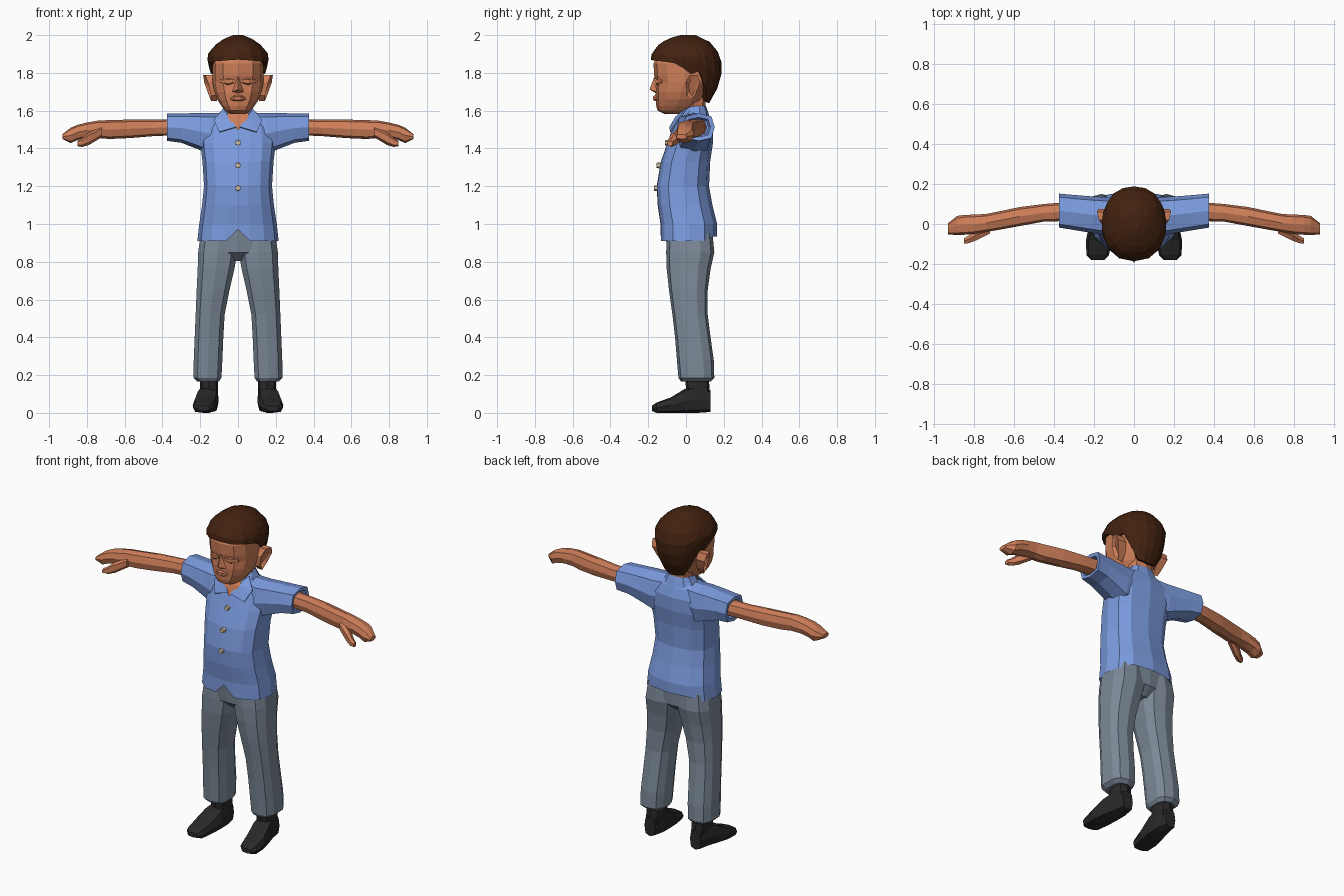
import bpy, bmesh, math

def material(name, rgb):
    m = bpy.data.materials.new(name)
    m.diffuse_color = (*rgb, 1)
    return m

SKIN = material("skin", (0.62, 0.21, 0.10))
BLUE = material("shirt_blue", (0.20, 0.33, 0.74))
GREY = material("trouser_grey", (0.20, 0.25, 0.31))
BLACK = material("shoe_black", (0.022, 0.022, 0.022))
BROWN = material("hair_brown", (0.055, 0.016, 0.005))
CREAM = material("button_cream", (0.65, 0.53, 0.38))

def add(name, verts, faces, mat, mirror=False):
    me = bpy.data.meshes.new(name)
    me.from_pydata(verts, [], faces)
    bm = bmesh.new()
    bm.from_mesh(me)
    bmesh.ops.recalc_face_normals(bm, faces=bm.faces)
    bm.to_mesh(me)
    bm.free()
    me.materials.append(mat)
    ob = bpy.data.objects.new(name, me)
    bpy.context.collection.objects.link(ob)
    if mirror:
        ob.modifiers.new("mirror", 'MIRROR').use_mirror_merge = False
    return ob

def skin_rings(name, rings, mat, mirror=False, start=True, end=True):
    """Bridge equal-sized rings of points, capping the chosen ends."""
    n = len(rings[0])
    verts = [p for r in rings for p in r]
    faces = [(i*n + j, i*n + (j+1) % n, (i+1)*n + (j+1) % n, (i+1)*n + j)
             for i in range(len(rings)-1) for j in range(n)]
    if start:
        faces.append(tuple(range(n)))
    if end:
        faces.append(tuple(range(len(verts)-n, len(verts))))
    return add(name, verts, faces, mat, mirror)

def ring(axis, pos, a0, a1, b0, b1, angles, power):
    """Rounded-box outline across an axis; angle 0 is at the low b side."""
    pts = []
    for d in angles:
        s, c = math.sin(math.radians(d)), -math.cos(math.radians(d))
        a = (a0+a1)/2 + (a1-a0)/2 * math.copysign(abs(s)**(2/power), s)
        b = (b0+b1)/2 + (b1-b0)/2 * math.copysign(abs(c)**(2/power), c)
        pts.append({'x': (pos, a, b), 'y': (a, pos, b), 'z': (a, b, pos)}[axis])
    return pts

def loft(name, axis, rows, mat, n=8, power=2.5, turn=0, **kw):
    angles = [360*i/n + turn for i in range(n)]
    return skin_rings(name, [ring(axis, *r, angles, power) for r in rows], mat, **kw)

def interp(table, t):
    for lo, hi in zip(table, table[1:]):
        if t <= hi[0]:
            f = max(0, (t-lo[0]) / (hi[0]-lo[0]))
            return [a + (b-a)*f for a, b in zip(lo[1:], hi[1:])]
    return list(table[-1][1:])

# Shirt body, hem notched at the front
half = [12, 35, 62, 90, 118, 148]
angles = [0] + half + [180] + [360-a for a in reversed(half)]
rows = [(0.92, .205, -.125, .155), (0.91, .215, -.135, .165), (1.0, .205, -.135, .165),
        (1.1, .19, -.15, .14), (1.2, .18, -.155, .122), (1.33, .188, -.133, .128),
        (1.43, .20, -.098, .143), (1.51, .185, -.072, .143), (1.565, .14, -.048, .125),
        (1.59, .08, -.02, .11)]
body = [ring('z', z, -w, w, y0, y1, angles, 2.6) for z, w, y0, y1 in rows]
for k in (0, 1):
    body[k] = [(x, y, .972 if i == 0 else z + (.025 if y > .1 else 0))
               for i, (x, y, z) in enumerate(body[k])]
skin_rings("shirt_body", body, BLUE, start=False)

# Sleeves with a turned-in cuff
loft("sleeve", 'x', [(.05, -.04, .125, 1.40, 1.59), (.15, -.055, .135, 1.37, 1.588),
     (.21, -.045, .138, 1.395, 1.588), (.30, -.03, .145, 1.43, 1.585),
     (.375, -.018, .152, 1.44, 1.585), (.372, 0, .13, 1.46, 1.565), (.34, .01, .12, 1.47, 1.555)],
     BLUE, power=3, mirror=True)

# Collar band and front flaps
loft("collar_band", 'z', [(1.55, -.12, .12, -.04, .13), (1.60, -.085, .085, -.025, .115),
     (1.625, -.07, .07, .0, .105), (1.59, -.06, .06, .005, .095)], BLUE, n=10,
     start=False, end=False)
flap = add("collar_flap", [(.008, -.088, 1.515), (.10, -.085, 1.488), (.128, -.045, 1.55),
           (.078, -.005, 1.612), (.05, -.055, 1.57)], [(0, 1, 4), (1, 2, 4), (2, 3, 4)],
           BLUE, mirror=True)
flap.modifiers.new("thickness", 'SOLIDIFY').thickness = .008
add("open_neck", [(0, -.088, 1.495), (.055, -.064, 1.565), (.055, -.03, 1.605),
    (-.055, -.03, 1.605), (-.055, -.064, 1.565)], [(0, 1, 4), (1, 2, 3, 4)], SKIN)

# Buttons
for z, y in ((1.43, -.10), (1.31, -.144), (1.19, -.158)):
    loft("button", 'y', [(y-.012, -.014, .014, z-.014, z+.014),
         (y+.015, -.016, .016, z-.016, z+.016)], CREAM, n=6, power=2)

# Trousers
loft("trouser_leg", 'z', [(.165, .10, .215, -.025, .13), (.185, .085, .238, -.04, .15),
     (.28, .08, .237, -.048, .147), (.40, .075, .232, -.058, .13), (.52, .068, .227, -.072, .115),
     (.65, .042, .222, -.09, .115), (.76, .016, .217, -.102, .13), (.85, .0, .215, -.105, .15),
     (.95, .0, .20, -.10, .14)], GREY, n=10, power=2.8, mirror=True)
loft("trouser_seat", 'z', [(.805, -.06, .06, -.05, .09), (.85, -.17, .17, -.10, .14),
     (.97, -.195, .195, -.11, .14)], GREY, n=12, power=3)

# Shoes
loft("shoe_foot", 'y', [(-.18, .15, .215, .01, .038), (-.155, .125, .238, 0, .055),
     (-.08, .11, .24, 0, .082), (-.01, .102, .225, 0, .125), (.06, .102, .205, 0, .15),
     (.13, .118, .19, .005, .12)], BLACK, power=3.2, mirror=True)
loft("shoe_ankle", 'z', [(.06, .105, .20, -.005, .13), (.13, .105, .20, 0, .125),
     (.19, .108, .20, -.005, .12)], BLACK, power=3, mirror=True)

# Arms, hands and thumbs
loft("arm", 'x', [(.33, .015, .11, 1.47, 1.555), (.45, .012, .10, 1.465, 1.553),
     (.57, -.01, .085, 1.455, 1.553), (.68, -.03, .062, 1.45, 1.55), (.74, -.04, .05, 1.455, 1.548),
     (.80, -.05, .047, 1.455, 1.537), (.85, -.054, .045, 1.445, 1.525), (.885, -.055, .04, 1.428, 1.51),
     (.93, -.052, .004, 1.45, 1.475)], SKIN, power=2.7, mirror=True)
loft("thumb", 'x', [(.72, -.05, .0, 1.46, 1.515), (.79, -.085, -.03, 1.418, 1.485),
     (.825, -.098, -.055, 1.408, 1.455), (.85, -.10, -.07, 1.412, 1.44)], SKIN, n=6, mirror=True)

# Neck and head
loft("neck", 'z', [(1.52, -.08, .08, -.03, .10), (1.60, -.07, .07, -.025, .10),
     (1.70, -.075, .075, -.02, .11)], SKIN)
loft("head", 'z', [(1.583, -.04, .04, -.115, -.02), (1.60, -.068, .068, -.15, .03),
     (1.625, -.088, .088, -.158, .06), (1.66, -.11, .11, -.16, .09), (1.70, -.125, .125, -.162, .11),
     (1.75, -.135, .135, -.158, .14), (1.785, -.136, .136, -.168, .15),
     (1.85, -.136, .136, -.172, .16), (1.92, -.11, .11, -.14, .13)], SKIN, n=12)

# Facial features
add("nose", [(0, -.166, 1.785), (.03, -.155, 1.70), (0, -.193, 1.712), (-.03, -.155, 1.70),
    (0, -.16, 1.693)], [(0, 1, 2), (0, 2, 3), (1, 4, 2), (2, 4, 3)], SKIN)
loft("lips", 'x', [(-.045, -.15, -.14, 1.66, 1.667), (-.015, -.176, -.15, 1.65, 1.682),
     (.015, -.176, -.15, 1.65, 1.682), (.045, -.15, -.14, 1.66, 1.667)], SKIN, n=6)
loft("eyelid", 'x', [(.022, -.163, -.14, 1.745, 1.768), (.055, -.161, -.14, 1.735, 1.773),
     (.093, -.133, -.11, 1.745, 1.768)], SKIN, n=6, mirror=True)

# Ears, flaring outward toward the upper back
outline = [(.005, 1.68), (.03, 1.652), (.052, 1.69), (.075, 1.75), (.06, 1.79), (.02, 1.79), (-.002, 1.75)]
inner = [(.11, y, z) for y, z in outline]
outer = [(.135 + .25*(z-1.65) + .25*y, y, z) for y, z in outline]
bowl = [(x-.014, .035+(y-.035)*.55, 1.725+(z-1.725)*.6) for x, y, z in outer]
skin_rings("ear", [inner, outer, bowl], SKIN, mirror=True, start=False)

# Hair: dome whose lower edge varies with the angle from the front
edge = [(0, 1.87), (55, 1.86), (80, 1.848), (92, 1.79), (108, 1.81), (122, 1.72), (142, 1.65), (180, 1.64)]
shape = [(1.62, .08, -.07, .105), (1.66, .105, -.10, .14), (1.75, .135, -.14, .18),
         (1.80, .145, -.17, .188), (1.86, .162, -.188, .188), (1.90, .16, -.182, .175),
         (1.945, .125, -.15, .15), (1.98, .075, -.10, .105), (2.0, .025, -.03, .05)]
columns = [0, 25, 50, 72, 84, 94, 108, 122, 142, 162]
columns = columns + [180] + [360-c for c in reversed(columns[1:])]
rings = []
for t in (-1, 0, .22, .42, .6, .76, .9, 1):
    pts = []
    for c in columns:
        low = interp(edge, min(c, 360-c))[0]
        z = low + (2.0-low) * max(t, 0)
        w, y0, y1 = interp(shape, z)
        x, y, z = ring('z', z, -w, w, y0, y1, [c], 2.2)[0]
        pts.append((x*.75, y*.75, z+.01) if t < 0 else (x, y, z))
    rings.append(pts)
skin_rings("hair", rings, BROWN, start=False)
